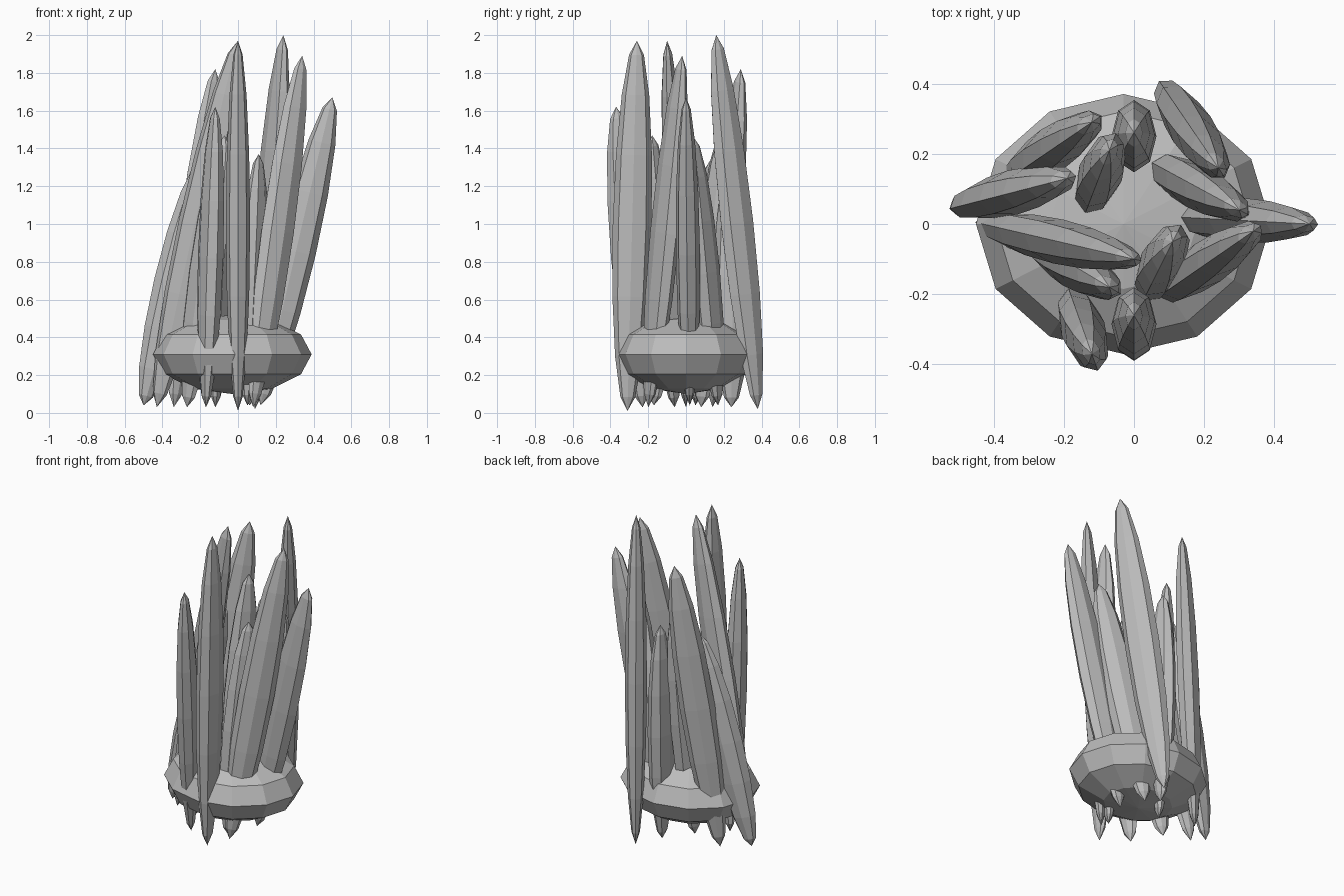
import bpy
from mathutils import Matrix, Vector

cube = bpy.data.objects.get("Cube")
if cube:
    bpy.data.objects.remove(cube, do_unlink=True)

# One plain grey for the whole cluster
grey = bpy.data.materials.new("stone_grey")
grey.use_nodes = True
grey.diffuse_color = (0.5, 0.5, 0.5, 1)
grey.node_tree.nodes["Principled BSDF"].inputs["Base Color"].default_value = (0.5, 0.5, 0.5, 1)


def ellipsoid(name, segments, rings, matrix):
    bpy.ops.mesh.primitive_uv_sphere_add(segments=segments, ring_count=rings, radius=1)
    obj = bpy.context.object
    obj.name = name
    obj.data.transform(matrix)
    obj.data.materials.append(grey)
    bpy.ops.object.shade_flat()
    return obj


def spike(name, top, bottom, wide=0.103, narrow=0.064):
    """Faceted spindle between two tips, widest along its leaning direction."""
    top, bottom = Vector(top), Vector(bottom)
    axis = top - bottom
    lean = Vector((axis.x, axis.y, 0))
    if lean.length < 0.06:
        lean = Vector((0, 1, 0))
    up = axis.normalized()
    side = up.cross(lean).normalized()
    out = side.cross(up)
    turn = Matrix((out, side, up)).transposed().to_4x4()
    size = Matrix.Diagonal((wide, narrow, axis.length / 2, 1))
    ellipsoid(name, 8, 8, Matrix.Translation((top + bottom) / 2) @ turn @ size)


# Squashed base
ellipsoid("base", 12, 6, Matrix.Translation((-0.03, 0, 0.31))
          @ Matrix.Diagonal((0.42, 0.37, 0.21, 1)))

# Leaning spikes: top tip, bottom tip
spike("left_back_spike", (0.24, 0.16, 2.0), (0.09, 0.38, 0.02))
spike("front_spike", (0, -0.26, 1.97), (0, -0.31, 0.01))
spike("right_tall_spike", (0, -0.1, 1.97), (-0.43, 0, 0.03))
spike("left_front_spike", (0.34, -0.02, 1.89), (0.08, -0.2, 0.03))
spike("left_outer_spike", (0.5, 0, 1.67), (0.12, 0.02, 0.04))
spike("left_inner_spike", (0.3, 0.04, 1.46), (0.06, 0.17, 0.04))
spike("right_back_spike", (-0.12, 0.29, 1.82), (-0.34, 0.14, 0.03))
spike("right_outer_spike", (-0.19, 0.13, 1.34), (-0.5, 0.05, 0.04))
spike("back_spike", (0, 0.26, 1.4), (0, 0.24, 0.03))
spike("back_inner_spike", (-0.07, 0.21, 1.53), (-0.12, 0.08, 0.03))
spike("right_front_spike", (-0.12, -0.37, 1.62), (-0.17, -0.23, 0.03))
spike("right_inner_spike", (-0.07, -0.18, 1.47), (-0.27, -0.06, 0.03))
spike("front_inner_spike", (0.11, -0.05, 1.37), (0.05, -0.17, 0.04))
